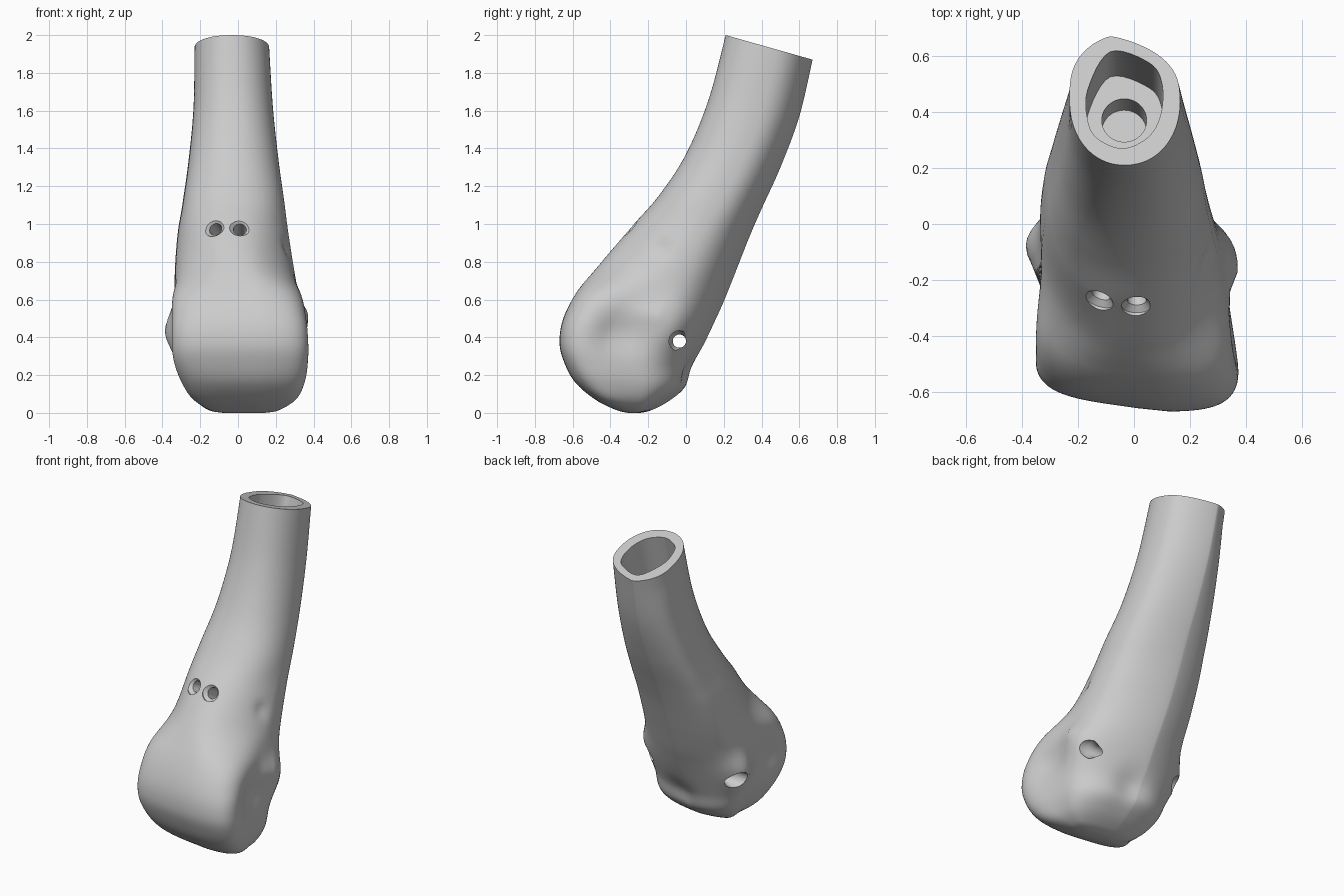
import bpy
import bmesh
import math
from mathutils import Vector

cube = bpy.data.objects.get("Cube")
if cube:
    bpy.data.objects.remove(cube, do_unlink=True)

bone_grey = bpy.data.materials.new("bone_grey")
bone_grey.use_nodes = True
bone_grey.diffuse_color = (0.6, 0.6, 0.6, 1)
bone_grey.node_tree.nodes["Principled BSDF"].inputs["Base Color"].default_value = (0.6, 0.6, 0.6, 1)


def spline(points, steps, closed=False):
    """Smooth curve through points of any dimension."""
    count = len(points)
    result = []
    for i in range(count if closed else count - 1):
        picks = [i - 1, i, i + 1, i + 2]
        if closed:
            picks = [k % count for k in picks]
        else:
            picks = [min(max(k, 0), count - 1) for k in picks]
        quad = [points[k] for k in picks]
        for step in range(steps):
            t = step / steps
            result.append([
                b + 0.5 * t * (c - a + t * (2 * a - 5 * b + 4 * c - d + t * (3 * (b - c) + d - a)))
                for a, b, c, d in zip(*quad)])
    if not closed:
        result.append(list(points[-1]))
    return result


def loft(name, rings):
    """Closed solid skinned over a list of rings."""
    bm = bmesh.new()
    loops = [[bm.verts.new(p) for p in ring] for ring in rings]
    for low, high in zip(loops, loops[1:]):
        for i in range(len(low)):
            bm.faces.new((low[i - 1], low[i], high[i], high[i - 1]))
    bm.faces.new(loops[0])
    bm.faces.new(loops[-1])
    bmesh.ops.recalc_face_normals(bm, faces=bm.faces)
    mesh = bpy.data.meshes.new(name)
    bm.to_mesh(mesh)
    bm.free()
    mesh.materials.append(bone_grey)
    obj = bpy.data.objects.new(name, mesh)
    bpy.context.collection.objects.link(obj)
    return obj


def bore(name, centre, outward, profile):
    """Round cutter from (radius, distance along the axis) pairs."""
    turn = Vector(outward).to_track_quat("Z", "Y")
    angles = [math.tau * i / 48 for i in range(48)]
    return loft(name, [[Vector(centre) + turn @ Vector((r * math.cos(a), r * math.sin(a), s))
                        for a in angles] for r, s in profile])


def cut(target, cutter):
    mod = target.modifiers.new("cut", "BOOLEAN")
    mod.operation = "DIFFERENCE"
    mod.solver = "EXACT"
    mod.object = cutter
    bpy.context.view_layer.objects.active = target
    bpy.ops.object.modifier_apply(modifier=mod.name)
    bpy.data.objects.remove(cutter, do_unlink=True)


def clamp(value):
    return min(max(value, 0), 1)


def power(value, exponent):
    return math.copysign(abs(value) ** exponent, value)


# Bone sections: front y, front z, back y, back z, right x, left x, squareness, front flare
sections = [
    (.21, 2, .67, 1.87, -.23, .165, 2.1, 0),
    (.12, 1.66, .6, 1.57, -.235, .185, 2.2, 0),
    (0, 1.37, .5, 1.3, -.26, .215, 2.2, 0),
    (-.14, 1.155, .4, 1.08, -.29, .245, 2.2, 0),
    (-.28, .995, .335, .93, -.315, .265, 2.2, -.12),
    (-.455, .8, .26, .74, -.33, .295, 2.3, -.15),
    (-.58, .64, .2, .59, -.33, .32, 3.4, .15),
    (-.65, .5, .15, .48, -.33, .34, 4, .2),
    (-.67, .38, .1, .37, -.325, .345, 4.4, .2),
    (-.65, .28, .05, .25, -.315, .345, 4.4, .18),
    (-.59, .165, .015, .14, -.275, .33, 4, .18),
    (-.48, .07, -.08, .065, -.22, .29, 4, .15),
    (-.37, .015, -.18, .015, -.15, .22, 3, 0),
    (-.31, 0, -.24, 0, -.07, .14, 2.5, 0)]

# Knobs and hollows on the sides: side, y, z, height, radius
swells = [
    (-1, -.06, .42, .06, .12), (1, -.05, .44, .05, .14),
    (1, -.17, .53, .02, .06), (1, -.37, .42, -.04, .11),
    (-1, -.35, .42, -.025, .12), (1, -.13, .87, -.015, .04)]


def section_ring(section):
    yf, zf, yb, zb, xr, xl, square, flare = section
    ring = []
    for i in range(96):
        angle = math.tau * i / 96
        c, s = math.cos(angle), math.sin(angle)
        if s > 0:
            # The back is a wedge, blunter on the right towards the joint
            wedge = 3.2 if c > 0 else 4.5 - 1.9 * clamp((zf - 1.2) / 0.7)
            u, v = power(c, 2 / 1.3), power(s, 2 / wedge)
        else:
            u, v = power(c, 2 / square), power(s, 2 / square)
        front, back = max(0, -v), max(0, v)
        x = (xl + xr) / 2 + (xl - xr) / 2 * u * (1 + flare * front) - 0.05 * back ** 2
        t = (v + 1) / 2
        y, z = yf + (yb - yf) * t, zf + (zb - zf) * t
        # The front of the joint slants back towards the right
        y += 0.14 * clamp((1 - z) / 0.3) * max(0, 0.1 - x) * front
        for side, cy, cz, height, radius in swells:
            if u * side > 0:
                fall = math.exp(-((y - cy) ** 2 + (z - cz) ** 2) / radius ** 2)
                x += side * height * fall * abs(u)
        # Shallow hollow low on the back between the knobs
        y -= 0.04 * back * math.exp(-((x - 0.03) ** 2 + (z - 0.2) ** 2) / 0.012)
        ring.append((x, y, z))
    return ring


bone = loft("bone", [section_ring(s) for s in spline(sections, 8)])

# Marrow pocket in the sawn end, with a round hole in its floor
axis = Vector((0, 0.272, 0.962))
outline = spline([(-.04, .27), (.05, .31), (.095, .39), (.1, .5), (.055, .575),
                  (-.085, .615), (-.165, .48), (-.165, .37), (-.13, .305)], 6, closed=True)
rim = [Vector((x, y, 2 - (y - 0.21) * 0.283)) for x, y in outline]
cut(bone, loft("pocket_cutter", [[p + axis * s for p in rim] for s in (0.1, -0.33)]))
floor = Vector((-0.035, 0.46, 1.93)) - axis * 0.33
cut(bone, bore("floor_hole_cutter", floor, axis, [(0.08, 0.05), (0.08, -0.15)]))

# Pair of countersunk holes above the joint, sloping down into the bone
for x, y, outward in ((-0.125, -0.27, (-0.35, -0.9, 0.45)), (0.01, -0.29, (0, -0.9, 0.5))):
    cut(bone, bore("front_hole_cutter", (x, y, 0.98), outward,
                   [(0.055, 0.3), (0.055, 0), (0.034, -0.02), (0.034, -0.36)]))

# Cross hole through both side knobs, widened at each end
cut(bone, bore("cross_hole_cutter", (0, -0.035, 0.38), (1, 0, 0),
               [(0.055, 0.6), (0.055, 0.29), (0.035, 0.26),
                (0.035, -0.26), (0.055, -0.29), (0.055, -0.6)]))

bpy.ops.object.select_all(action="DESELECT")
bone.select_set(True)
bpy.context.view_layer.objects.active = bone
bpy.ops.object.shade_smooth_by_angle(angle=math.radians(35))
